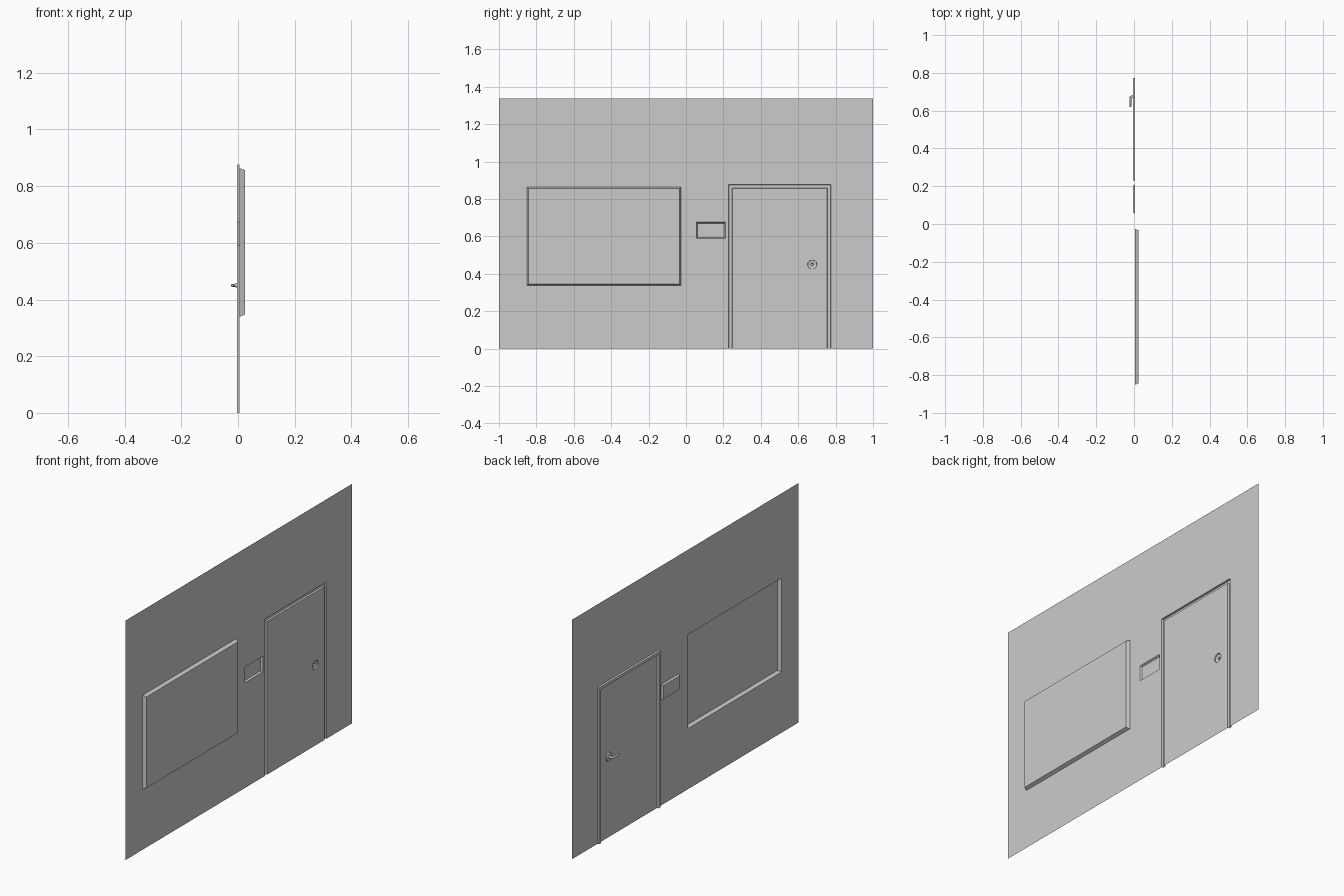
import bpy, math

if "Cube" in bpy.data.objects:
    bpy.data.objects.remove(bpy.data.objects["Cube"])

WALL_X = 0.006
OUT_X = -0.004       # raised parts come forward to here (towards -x)
BACK_X = 0.025       # recessed window pane
TOP = 1.338


def make_object(name, verts, faces, smooth=False):
    mesh = bpy.data.meshes.new(name)
    mesh.from_pydata(verts, [], faces)
    mesh.update()
    obj = bpy.data.objects.new(name, mesh)
    bpy.context.collection.objects.link(obj)
    if smooth:
        bpy.context.view_layer.objects.active = obj
        obj.select_set(True)
        bpy.ops.object.shade_smooth_by_angle(angle=math.radians(35))
        obj.select_set(False)
    return obj


def loft(name, rings, closed=True, cap=True, smooth=False):
    """Skin equal-length rings; optionally cap the last one."""
    n = len(rings[0])
    verts = [p for ring in rings for p in ring]
    faces = []
    for k in range(len(rings) - 1):
        for i in range(n if closed else n - 1):
            j = (i + 1) % n
            faces.append((k*n + i, k*n + j, (k+1)*n + j, (k+1)*n + i))
    if cap:
        faces.append(tuple(range((len(rings) - 1) * n, len(rings) * n)))
    return make_object(name, verts, faces, smooth)


def rect(x, y0, y1, z0, z1, inset=0.0, floor=False):
    b = z0 if floor else z0 + inset
    y0, y1, z1 = y0 + inset, y1 - inset, z1 - inset
    return [(x, y0, b), (x, y0, z1), (x, y1, z1), (x, y1, b)]


def sheet(name, area, holes):
    """Flat sheet at the wall plane, gridded around rectangular openings."""
    areas = [area] + holes
    ys = sorted({v for a in areas for v in a[:2]})
    zs = sorted({v for a in areas for v in a[2:]})
    verts = [(WALL_X, y, z) for z in zs for y in ys]
    n, faces = len(ys), []
    for r in range(len(zs) - 1):
        for c in range(n - 1):
            my, mz = (ys[c] + ys[c+1]) / 2, (zs[r] + zs[r+1]) / 2
            if not any(a < my < b and d < mz < e for a, b, d, e in holes):
                k = r * n + c
                faces.append((k, k + n, k + n + 1, k + 1))
    return make_object(name, verts, faces)


window = (-0.851, -0.026, 0.339, 0.864)
sign = (0.055, 0.21, 0.588, 0.676)
frame = (0.228, 0.774, 0.0, 0.877)
door = (0.248, 0.754, 0.0, 0.857)
HY, HZ, HS = 0.675, 0.45, 0.03
handle_hole = (HY - HS, HY + HS, HZ - HS, HZ + HS)

# Wall with openings for the parts
sheet("wall", (-1, 1, 0, TOP), [window, sign, frame])

# Recessed window and raised sign plate, both with sloping rims
loft("window", [rect(WALL_X, *window), rect(BACK_X, *window, inset=0.008)])
loft("sign_plate", [rect(WALL_X, *sign), rect(OUT_X, *sign, inset=0.006)])

# Raised door frame, open at the floor
loft("door_frame", [rect(x, *frame, inset=i, floor=True) for x, i in
                    ((WALL_X, 0), (OUT_X, 0.002), (OUT_X, 0.018), (WALL_X, 0.02))],
     closed=False, cap=False)

# Door leaf
sheet("door", door, [handle_hole])

# Handle: square collar blends to round rosette, stem, then bent lever
N = 24
ANG = [2 * math.pi * i / N for i in range(N)]


def ring(x, y, r, bend=0.0):
    sb, cb = math.sin(bend), math.cos(bend)
    return [(x - sb * r * math.cos(t), y + cb * r * math.cos(t), HZ - r * math.sin(t))
            for t in ANG]


collar = []
for t in ANG:
    s = HS / max(abs(math.cos(t)), abs(math.sin(t)))
    collar.append((WALL_X, HY + s * math.cos(t), HZ - s * math.sin(t)))
rings = [collar, ring(WALL_X, HY, 0.025), ring(0.0, HY, 0.024),
         ring(-0.002, HY, 0.021), ring(-0.002, HY, 0.008), ring(-0.011, HY, 0.006)]
for k in range(1, 5):
    b = k * math.pi / 8
    rings.append(ring(-0.011 - 0.0085 * math.sin(b),
                      HY - 0.0085 * (1 - math.cos(b)), 0.0055, b))
rings += [ring(-0.0195, 0.624, 0.0055, math.pi / 2),
          ring(-0.0195, 0.62, 0.004, math.pi / 2)]
loft("door_handle", rings, smooth=True)
